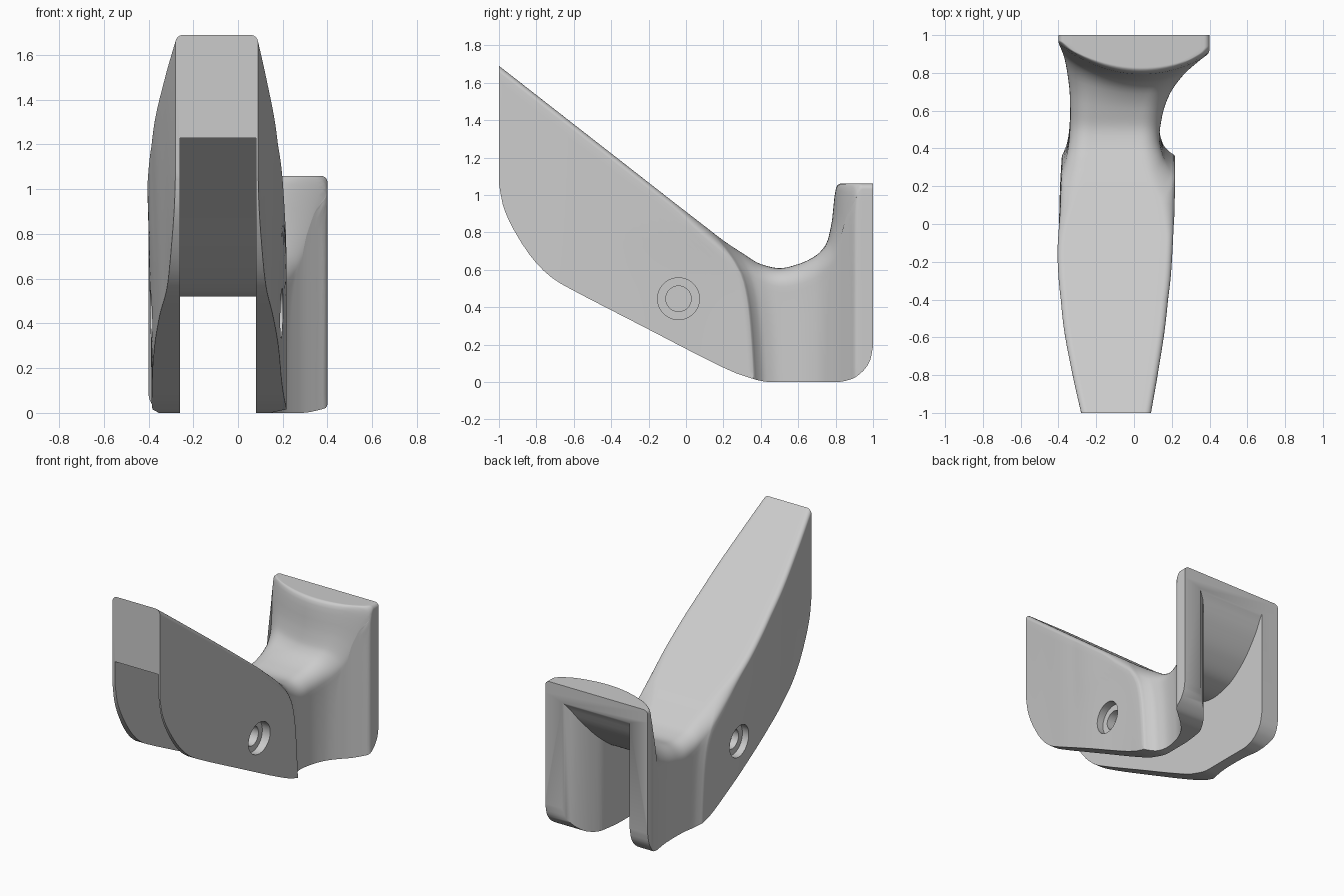
import bpy, bmesh, math
from mathutils import Matrix

if "Cube" in bpy.data.objects:
    bpy.data.objects.remove(bpy.data.objects["Cube"])


def smooth_curve(pts):
    """Monotone cubic interpolation through (t, value) points."""
    n = len(pts)
    h = [pts[i + 1][0] - pts[i][0] for i in range(n - 1)]
    d = [(pts[i + 1][1] - pts[i][1]) / h[i] for i in range(n - 1)]
    m = [d[0]] + [2 * a * b / (a + b) if a * b > 0 else 0 for a, b in zip(d, d[1:])] + [d[-1]]

    def f(t):
        if t <= pts[0][0]:
            return pts[0][1]
        for i in range(n - 1):
            if t <= pts[i + 1][0]:
                s = (t - pts[i][0]) / h[i]
                return (pts[i][1] * (1 + 2 * s) * (1 - s) ** 2 + h[i] * m[i] * s * (1 - s) ** 2
                        + pts[i + 1][1] * s * s * (3 - 2 * s) + h[i] * m[i + 1] * s * s * (s - 1))
        return pts[-1][1]
    return f


# Side profile
top = smooth_curve([(-1, 1.69), (-.4, 1.222), (.13, .81), (.22, .742), (.3, .69), (.4, .63), (.5, .608),
                    (.6, .63), (.7, .68), (.75, .74), (.78, .86), (.795, 1.0), (.805, 1.045), (.825, 1.06), (1, 1.06)])
bottom = smooth_curve([(-1, 1.06), (-.98, .95), (-.93, .83), (-.8, .635), (-.7, .545), (-.6, .488), (-.4, .384),
                       (-.2, .281), (0, .177), (.1, .126), (.2, .077), (.3, .035), (.45, 0), (.81, 0),
                       (.883, .0145), (.944, .056), (.985, .117), (1, .19)])
# Plan outline
left = smooth_curve([(-1, -.28), (-.8, -.325), (-.5, -.378), (-.2, -.4), (0, -.405), (.2, -.397), (.36, -.382),
                     (.38, -.373), (.42, -.357), (.5, -.343), (.6, -.338), (.7, -.34), (.8, -.352), (.9, -.374),
                     (.97, -.4), (1, -.4)])
right = smooth_curve([(-1, .09), (-.8, .125), (-.5, .17), (-.2, .195), (.2, .21), (.36, .217), (.38, .192), (.42, .155),
                      (.5, .135), (.6, .15), (.7, .19), (.8, .272), (.88, .365), (.905, .395), (.93, .4), (1, .4)])
# Shoulder crease leans forward with height; plate front bows in plan; lower sides draw in
lean = smooth_curve([(0, 0), (.2, .012), (.4, .03), (.55, .06), (.65, .11), (.81, .23)])
lean_weight = smooth_curve([(-.4, 0), (.36, 1), (.75, 0)])
edge_radius = smooth_curve([(-1, .035), (.1, .035), (.45, .09), (.7, .11), (.8, .08), (.88, .03), (1, .03)])
bow_rise = smooth_curve([(.5, 0), (.6, .1), (.78, .8), (.8, .8)])
draft = smooth_curve([(-1, 0), (-.6, 1), (0, .8), (.36, 0)])
# Slot through the underside: its ceiling follows the roof behind a front lip
ceiling = smooth_curve([(-.9, 1.5), (-.5, 1.188), (0, .80), (.13, .698), (.3, .585), (.42, .53), (.5, .52), (.65, .55),
                        (.8, .65), (.93, .81), (1, .94), (1.05, 1.0)])
slot_right = smooth_curve([(-1.05, .08), (.6, .08), (.78, .1), (.87, .14), (.94, .19), (.98, .235), (1, .275), (1.05, .32)])


def bow(v):
    return bow_rise(v) if v < .8 else .8 * (1 - v) / .2


def loft(name, rings):
    bm = bmesh.new()
    rows = [[bm.verts.new(p) for p in r] for r in rings]
    n = len(rows[0])
    for a, b in zip(rows, rows[1:]):
        for j in range(n):
            k = (j + 1) % n
            bm.faces.new((a[j], a[k], b[k], b[j]))
    bm.faces.new(rows[0])
    bm.faces.new(rows[-1])
    bmesh.ops.recalc_face_normals(bm, faces=bm.faces)
    me = bpy.data.meshes.new(name)
    bm.to_mesh(me)
    bm.free()
    ob = bpy.data.objects.new(name, me)
    bpy.context.collection.objects.link(ob)
    return ob


def body_ring(v):
    r = edge_radius(v)

    def point(u, inset, f, drop):
        """u runs across the width, f up the height."""
        y, shift = v, 0
        for _ in range(10):
            hi, lo = top(y) - drop, bottom(y)
            z = lo + f * (hi - lo)
            y = v - lean(z) * lean_weight(v)
            pull = draft(v) * (1 - f)
            xl, xr = left(v + shift) + inset + .028 * pull, right(v + shift) - inset - .014 * pull
            x = xl + u * (xr - xl)
            shift = bow(v) * (x - .04) ** 2 * f ** 3
        return (x, y + shift, z)

    arc = [(r * (1 - math.cos(a)), r * (1 - math.sin(a))) for a in [math.pi / 2 * i / 8 for i in range(9)]]
    ring = [point(0, 0, i / 16, r) for i in range(16)]
    ring += [point(0, dx, 1, dz) for dx, dz in arc]
    ring += [point(i / 16, r, 1, 0) for i in range(1, 16)]
    ring += [point(1, dx, 1, dz) for dx, dz in reversed(arc)]
    ring += [point(1, 0, i / 16, r) for i in reversed(range(16))]
    return ring


# Lever body: stations are denser near the ends, the shoulder and the plate
stations = [-1, -.997, -.99, -.98, -.965, -.945] + [-.92 + .04 * i for i in range(31)]
stations += [.31, .335, .36, .367, .374, .38] + [.39 + .015 * i for i in range(24)]
stations += [.745 + .006 * i for i in range(15)] + [.84 + .01 * i for i in range(14)]
stations += [.978, .985, .991, .996, 1]
body = loft("lever_body", [body_ring(v) for v in stations])


def slot_ring(y, z):
    return [(-.26, y, -.2), (-.26, y, z), (slot_right(y), y, z), (slot_right(y), y, -.2)]


slot_stations = [-.9, -.5, -.2, 0, .07, .13, .2, .25, .3, .36, .42] + [.45 + .02 * i for i in range(28)] + [1.02]
slot = loft("slot_cutter", [slot_ring(-1.05, 1.23), slot_ring(-.901, 1.23)]
            + [slot_ring(y, ceiling(y)) for y in slot_stations])


def pin_cutter(name, radius, x0, x1):
    bm = bmesh.new()
    bmesh.ops.create_cone(bm, cap_ends=True, segments=48, radius1=radius, radius2=radius, depth=x1 - x0,
                          matrix=Matrix.Translation(((x0 + x1) / 2, -.04, .445)) @ Matrix.Rotation(math.pi / 2, 4, 'Y'))
    me = bpy.data.meshes.new(name)
    bm.to_mesh(me)
    bm.free()
    ob = bpy.data.objects.new(name, me)
    bpy.context.collection.objects.link(ob)
    return ob


# Pin hole with a counterbore on both sides; the left one is blind
cutters = [slot, pin_cutter("right_pin_cutter", .068, 0, .6), pin_cutter("left_pin_cutter", .068, -.6, -.285),
           pin_cutter("right_counterbore_cutter", .112, .14, .6),
           pin_cutter("left_counterbore_cutter", .112, -.6, -.335)]
bpy.context.view_layer.objects.active = body
body.select_set(True)
for c in cutters:
    mod = body.modifiers.new(c.name, 'BOOLEAN')
    mod.operation = 'DIFFERENCE'
    mod.solver = 'EXACT'
    mod.object = c
    bpy.ops.object.modifier_apply(modifier=mod.name)
for c in cutters:
    bpy.data.objects.remove(c)

grey = bpy.data.materials.new("light grey")
grey.diffuse_color = (.6, .6, .6, 1)
grey.use_nodes = True
grey.node_tree.nodes["Principled BSDF"].inputs["Base Color"].default_value = grey.diffuse_color
body.data.materials.clear()
body.data.materials.append(grey)
bpy.ops.object.shade_smooth_by_angle(angle=math.radians(40))
